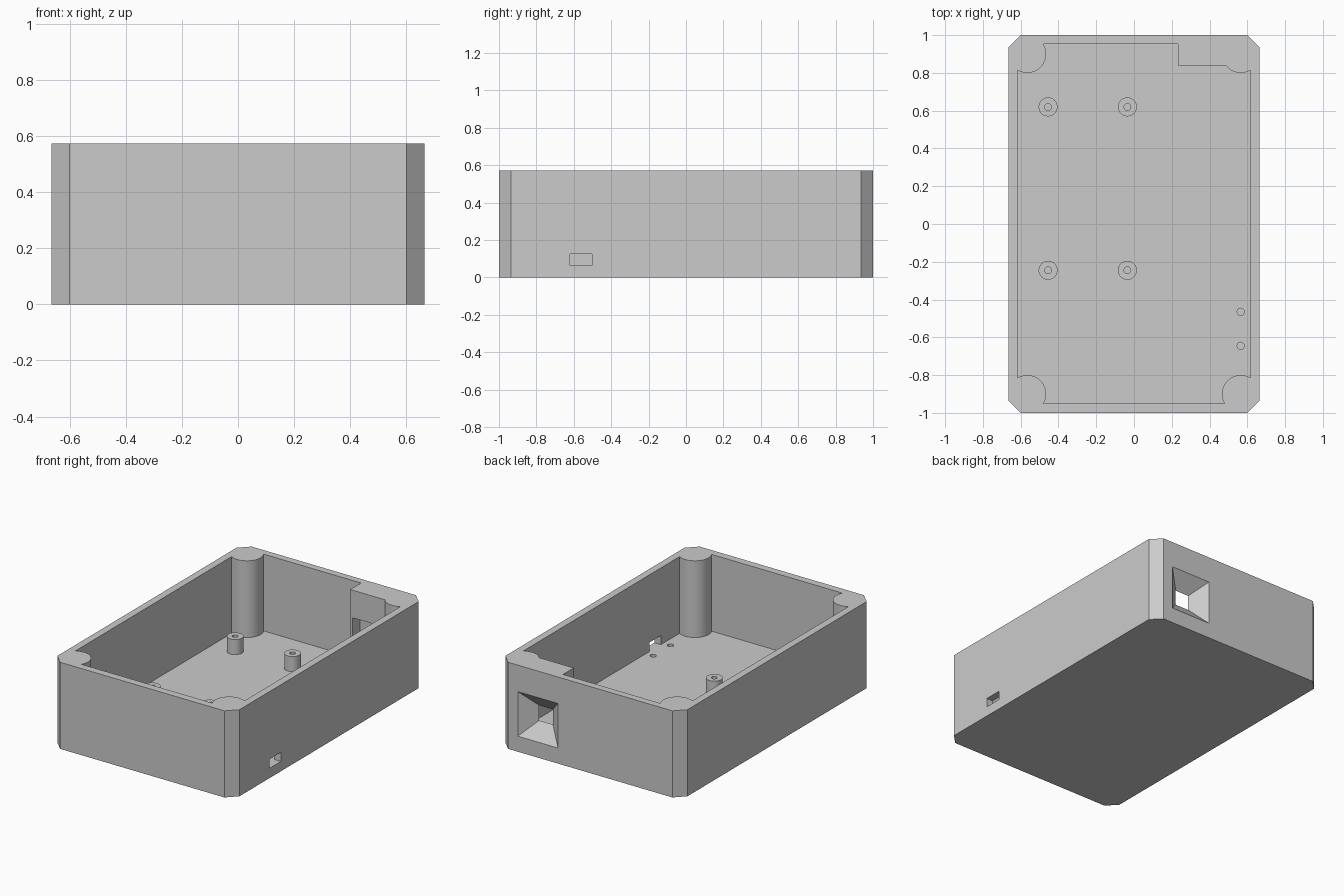
import bpy, bmesh, math
from mathutils import Matrix, Vector

if "Cube" in bpy.data.objects:
    bpy.data.objects.remove(bpy.data.objects["Cube"], do_unlink=True)

HEIGHT, FLOOR = 0.572, 0.065
HALF_X, HALF_Y, CHAMFER = 0.665, 1.0, 0.065

grey = bpy.data.materials.new("light grey plastic")
grey.use_nodes = True
colour = (0.6, 0.6, 0.6, 1)
grey.diffuse_color = colour
grey.node_tree.nodes["Principled BSDF"].inputs["Base Color"].default_value = colour


def finish(name, bm):
    bmesh.ops.recalc_face_normals(bm, faces=bm.faces)
    mesh = bpy.data.meshes.new(name)
    bm.to_mesh(mesh)
    bm.free()
    mesh.materials.append(grey)
    obj = bpy.data.objects.new(name, mesh)
    bpy.context.collection.objects.link(obj)
    return obj


def box(name, low, high):
    low, high = Vector(low), Vector(high)
    bm = bmesh.new()
    bmesh.ops.create_cube(bm, size=1, matrix=Matrix.Translation((low + high) / 2)
                          @ Matrix.Diagonal((*(high - low), 1)))
    return finish(name, bm)


def cylinder(name, x, y, radius, z0, z1, sides=48):
    bm = bmesh.new()
    bmesh.ops.create_cone(bm, cap_ends=True, segments=sides, radius1=radius, radius2=radius,
                          depth=z1 - z0, matrix=Matrix.Translation((x, y, (z0 + z1) / 2)))
    return finish(name, bm)


def combine(target, tool, operation="DIFFERENCE"):
    """Apply a boolean and remove the tool object."""
    tool.hide_render = True
    mod = target.modifiers.new("cut", "BOOLEAN")
    mod.operation, mod.object, mod.solver = operation, tool, "EXACT"
    bpy.ops.object.select_all(action="DESELECT")
    bpy.context.view_layer.objects.active = target
    target.select_set(True)
    bpy.ops.object.modifier_apply(modifier=mod.name)
    bpy.data.objects.remove(tool, do_unlink=True)


# Outer body with chamfered upright corners
body = box("enclosure_body", (-HALF_X, -HALF_Y, 0), (HALF_X, HALF_Y, HEIGHT))
bm = bmesh.new()
bm.from_mesh(body.data)
upright = [e for e in bm.edges if abs(e.verts[0].co.z - e.verts[1].co.z) > 0.1]
bmesh.ops.bevel(bm, geom=upright, offset=CHAMFER, segments=1, affect="EDGES")
bm.to_mesh(body.data)
bm.free()

# Cavity, leaving the round corner posts and the socket block standing
cavity = box("cavity", (-0.617, -0.95, FLOOR), (0.617, 0.953, 0.7))
for sx in (-1, 1):
    for sy in (-1, 1):
        combine(cavity, cylinder("post_space", sx * 0.565, sy * 0.9, 0.1, -0.1, 0.9))
combine(cavity, box("block_space", (0.232, 0.84, -0.1), (0.565, 1.1, 0.9)))
combine(body, cavity)

# Socket: pocket on the inside, funnel narrowing inward from the back
SX, SZ = 0.382, 0.25
combine(body, box("pocket", (SX - 0.132, 0.7, SZ - 0.14), (SX + 0.132, 0.915, SZ + 0.14)))
funnel_bm = bmesh.new()
bmesh.ops.create_cube(funnel_bm, size=2)
for v in funnel_bm.verts:
    outer = v.co.y > 0
    half = 0.17 if outer else 0.0386
    v.co = (SX + v.co.x * half, 1.02 if outer else 0.905, SZ + v.co.z * half)
combine(body, finish("funnel", funnel_bm))

# Cable port in the side wall, with a small blind hole at each end
combine(body, box("port", (0.58, -0.62, FLOOR), (0.8, -0.502, 0.125)))
for y in (-0.465, -0.645):
    combine(body, cylinder("pin_hole", 0.565, y, 0.019, 0.02, 0.1, 24))

# Standoffs with blind screw holes
for x in (-0.455, -0.035):
    for y in (0.62, -0.245):
        combine(body, cylinder("standoff", x, y, 0.05, 0.04, 0.165), "UNION")
        combine(body, cylinder("screw_hole", x, y, 0.018, 0.06, 0.2, 24))

bpy.ops.object.select_all(action="DESELECT")
body.select_set(True)
bpy.context.view_layer.objects.active = body
bpy.ops.object.shade_smooth_by_angle(angle=math.radians(30))
